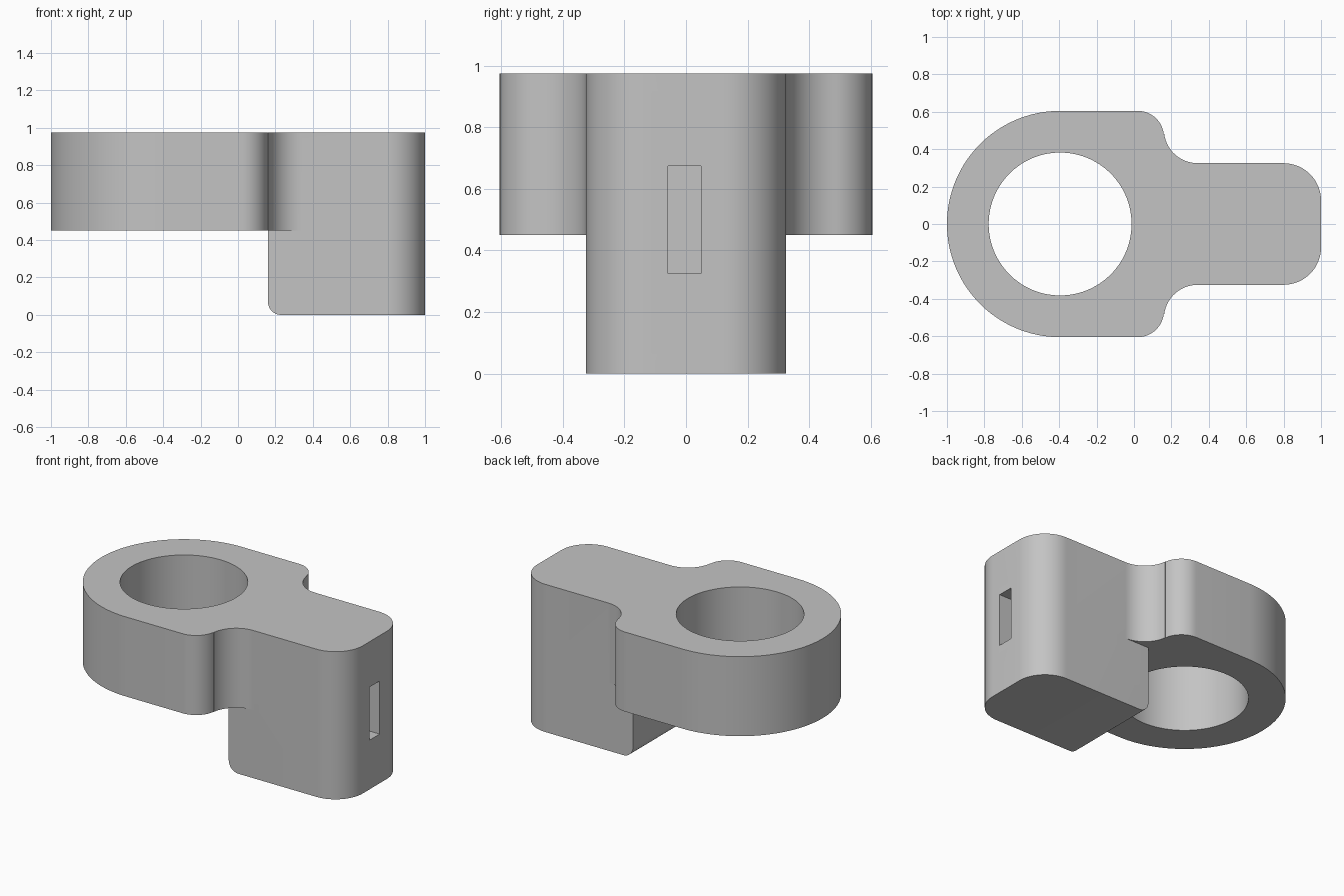
import bpy
import bmesh
from math import sin, cos, pi, radians
from mathutils import Matrix

cube = bpy.data.objects.get("Cube")
if cube:
    bpy.data.objects.remove(cube, do_unlink=True)

TOP, LIP = 0.975, 0.45      # upper face, underside of the ring
HALF, BACK = 0.325, 0.16    # half width of the block, its inner end
RING_X, RING_R, HOLE_R = -0.395, 0.605, 0.382

grey = bpy.data.materials.new("plain grey")
grey.use_nodes = True
colour = (0.55, 0.55, 0.55, 1)
grey.diffuse_color = colour
grey.node_tree.nodes["Principled BSDF"].inputs["Base Color"].default_value = colour


def arc(cx, cy, r, start, end, steps):
    angles = [radians(start + (end - start) * i / steps) for i in range(steps + 1)]
    return [(cx + r * cos(a), cy + r * sin(a)) for a in angles]


def to_object(name, bm):
    bmesh.ops.recalc_face_normals(bm, faces=bm.faces)
    mesh = bpy.data.meshes.new(name)
    bm.to_mesh(mesh)
    bm.free()
    mesh.materials.append(grey)
    obj = bpy.data.objects.new(name, mesh)
    bpy.context.collection.objects.link(obj)
    return obj


def prism(outline, z0, z1):
    bm = bmesh.new()
    face = bm.faces.new([bm.verts.new((x, y, z0)) for x, y in outline])
    new = bmesh.ops.extrude_face_region(bm, geom=[face])["geom"]
    bmesh.ops.translate(bm, vec=(0, 0, z1 - z0),
                        verts=[v for v in new if isinstance(v, bmesh.types.BMVert)])
    return bm


def combine(target, tool, operation):
    mod = target.modifiers.new(operation.lower(), "BOOLEAN")
    mod.operation, mod.object, mod.solver = operation, tool, "EXACT"
    bpy.context.view_layer.objects.active = target
    bpy.ops.object.modifier_apply(modifier=mod.name)
    bpy.data.objects.remove(tool, do_unlink=True)


def mirrored(half):
    return half + [(x, -y) for x, y in reversed(half)]


# Upper plate: rounded end, neck fillets and the ring arc
end_corner = arc(0.8, HALF - 0.2, 0.2, 0, 90, 16)
neck = arc(0.34, 0.505, 0.18, 270, 187, 14)
shoulder = arc(0.02, 0.465, 0.14, 7, 90, 14)
ring = arc(RING_X, 0, RING_R, 90, 178, 30)
body = to_object("ring_bracket", prism(mirrored(end_corner + neck + shoulder + ring), LIP, TOP))

# Lower block with its rounded inner bottom edge
bm = prism(mirrored(end_corner + [(BACK, HALF)]), 0, LIP)
inner = [e for e in bm.edges if all(v.co.z < 0.01 and v.co.x < BACK + 0.01 for v in e.verts)]
bmesh.ops.bevel(bm, geom=inner, offset=0.07, segments=8, profile=0.5, affect="EDGES")
combine(body, to_object("lower_block", bm), "UNION")

# Bore through the ring
bore = to_object("bore_cutter", prism(arc(RING_X, 0, HOLE_R, 0, 357, 119), 0.2, 1.2))
combine(body, bore, "DIFFERENCE")

# Slot in the rounded end
bm = bmesh.new()
bmesh.ops.create_cube(bm, size=1, matrix=Matrix.Translation((0.9, -0.005, 0.5))
                      @ Matrix.Diagonal((0.5, 0.108, 0.35, 1)))
combine(body, to_object("slot_cutter", bm), "DIFFERENCE")

bpy.ops.object.select_all(action="DESELECT")
body.select_set(True)
bpy.context.view_layer.objects.active = body
bpy.ops.object.shade_smooth_by_angle(angle=radians(30))
